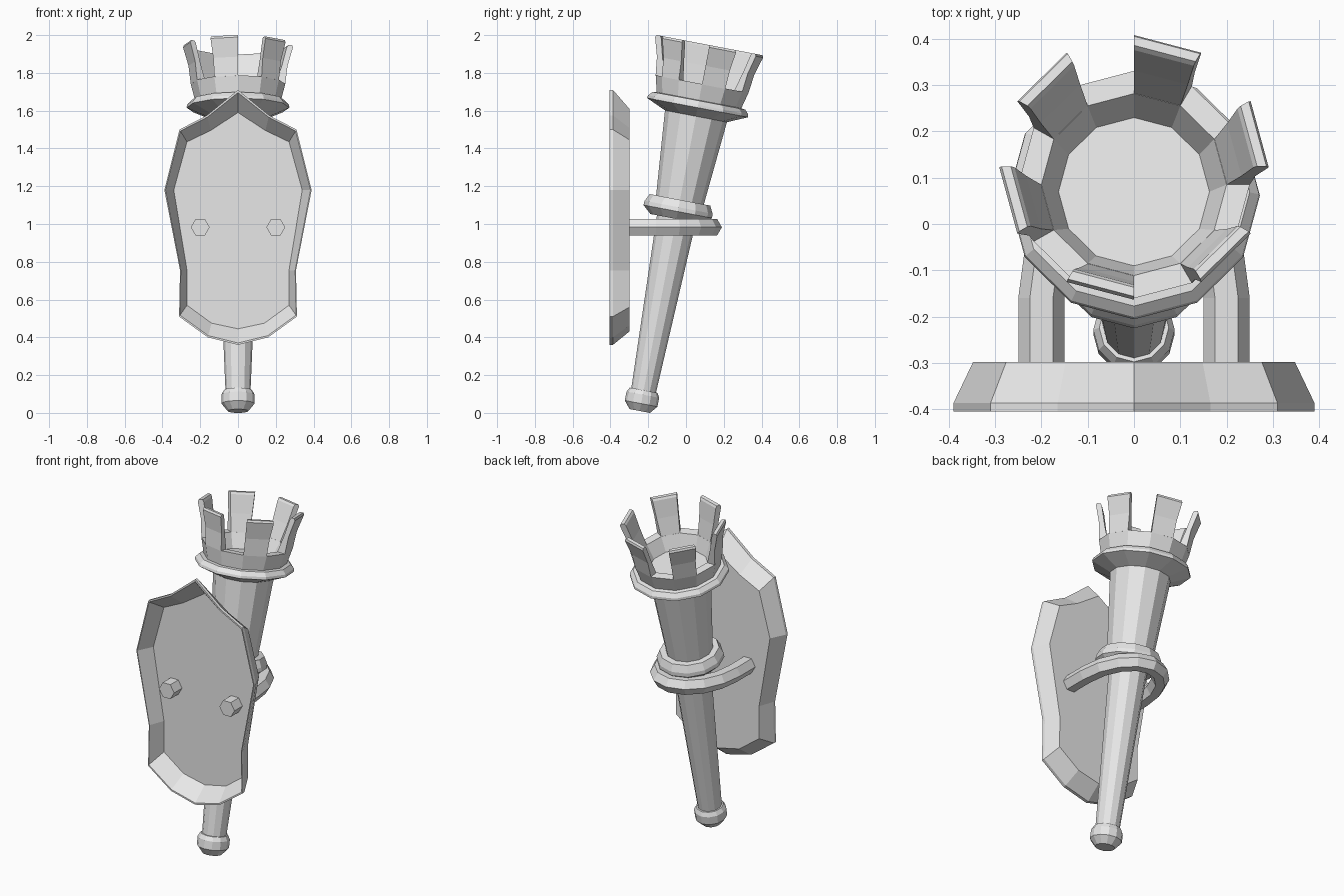
import bpy
import bmesh
from math import sin, cos, radians, pi
from mathutils import Vector, Matrix

if "Cube" in bpy.data.objects:
    bpy.data.objects.remove(bpy.data.objects["Cube"])

GREY = (0.8, 0.8, 0.8, 1.0)
grey = bpy.data.materials.new("plain_grey")
grey.use_nodes = True
grey.diffuse_color = GREY
grey.node_tree.nodes["Principled BSDF"].inputs["Base Color"].default_value = GREY

# Torch frame: leans backwards from its foot
LEAN = Matrix.Translation((0, -0.245, 0.01)) @ Matrix.Rotation(radians(-10.8), 4, "X")


def loft(name, rings, matrix=Matrix()):
    """Skin a list of matching point rings, with both ends capped."""
    bm = bmesh.new()
    loops = [[bm.verts.new(matrix @ Vector(p)) for p in ring] for ring in rings]
    for low, high in zip(loops, loops[1:]):
        for i in range(len(low)):
            j = (i + 1) % len(low)
            bm.faces.new((low[i], low[j], high[j], high[i]))
    bm.faces.new(loops[0][::-1])
    bm.faces.new(loops[-1])
    bmesh.ops.recalc_face_normals(bm, faces=bm.faces)
    mesh = bpy.data.meshes.new(name)
    bm.to_mesh(mesh)
    bm.free()
    mesh.materials.append(grey)
    obj = bpy.data.objects.new(name, mesh)
    bpy.context.collection.objects.link(obj)
    return obj


def polar(radius, degrees, height):
    a = radians(degrees)
    return (radius * cos(a), radius * sin(a), height)


def turned(name, profile, sides=12):
    """Revolve a (radius, height) profile around the torch axis."""
    rings = [[polar(r, k * 360 / sides, s) for k in range(sides)] for r, s in profile]
    return loft(name, rings, LEAN)


# Torch body
turned("foot_knob", [(0.055, 0), (0.088, 0.04), (0.088, 0.088), (0.075, 0.112), (0.06, 0.112)])
turned("handle", [(0.066, 0.1), (0.105, 1.04)])
turned("lower_collar", [(0.1, 1.035), (0.14, 1.035), (0.185, 1.075), (0.183, 1.098),
                        (0.163, 1.138), (0.12, 1.138)])
turned("upper_shaft", [(0.128, 1.13), (0.168, 1.6)])
turned("cup", [(0.166, 1.588), (0.272, 1.635), (0.27, 1.65), (0.25, 1.672), (0.228, 1.675),
               (0.25, 1.762), (0.2, 1.762), (0.163, 1.68)])

# Six flared crown prongs, one on every other side of the cup
PRONG = [(0.2, 0.25, 1.76), (0.232, 0.262, 1.86), (0.258, 0.291, 1.96), (0.266, 0.286, 1.972)]
for n in range(6):
    start = n * 60
    rings = [[polar(outer, start, s), polar(outer, start + 30, s),
              polar(inner, start + 30, s), polar(inner, start, s)]
             for inner, outer, s in PRONG]
    loft("crown_prong_%d" % (n + 1), rings, LEAN)

# Wall plate: shallow dish open to the front, defined by half outlines
OUTER = [(0, 1.71), (0.165, 1.575), (0.31, 1.5), (0.39, 1.18), (0.307, 0.755),
         (0.312, 0.51), (0.16, 0.4), (0, 0.36)]
INNER = [(0, 1.59), (0.145, 1.495), (0.27, 1.435), (0.34, 1.18), (0.27, 0.755),
         (0.27, 0.57), (0.14, 0.475), (0, 0.445)]


def outline(blend, y):
    half = [Vector(o).lerp(Vector(i), blend) for o, i in zip(OUTER, INNER)]
    mirrored = [Vector((-p.x, p.y)) for p in half[-2:0:-1]]
    return [(p.x, y, p.y) for p in half + mirrored]


loft("wall_plate", [outline(1, -0.315), outline(0.12, -0.405), outline(0, -0.405),
                    outline(0, -0.387), outline(0.85, -0.298)])

# U-shaped holder with a hexagonal section, its ends poking through the plate
HEX = [(0.05, 0), (0.025, 0.043), (-0.025, 0.043), (-0.05, 0), (-0.025, -0.043), (0.025, -0.043)]
ARC_Y, HALF_WIDTH, DEPTH, STEPS = -0.16, 0.2, 0.3, 8


def section(x, y, normal):
    return [(x + u * normal.x, y + u * normal.y, 0.983 + v) for u, v in HEX]


rings = [section(HALF_WIDTH, -0.39, Vector((1, 0)))]
for k in range(STEPS + 1):
    t = pi * k / STEPS
    normal = Vector((cos(t) / HALF_WIDTH, sin(t) / DEPTH)).normalized()
    rings.append(section(HALF_WIDTH * cos(t), ARC_Y + DEPTH * sin(t), normal))
rings.append(section(-HALF_WIDTH, -0.39, Vector((-1, 0))))
loft("holder_ring", rings)
